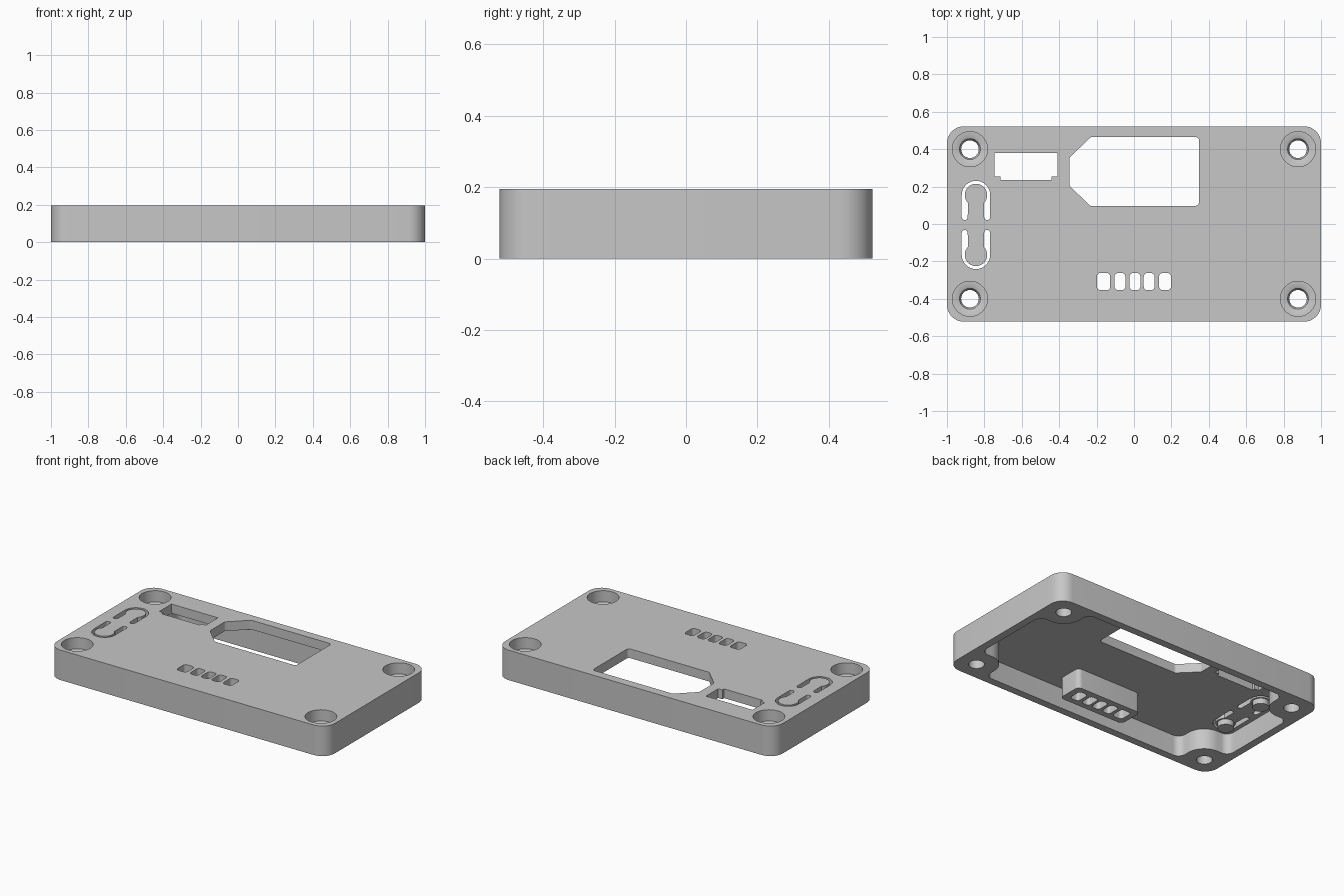
import bpy, bmesh
from math import sin, cos, pi, radians
from mathutils import Vector

cube = bpy.data.objects.get("Cube")
if cube:
    bpy.data.objects.remove(cube, do_unlink=True)

TOP, CEIL = 0.195, 0.135   # outer height and underside of the face plate
COLOUR = (0.57, 0.57, 0.57, 1)

grey = bpy.data.materials.new("light_grey")
grey.use_nodes = True
grey.diffuse_color = COLOUR
grey.node_tree.nodes["Principled BSDF"].inputs["Base Color"].default_value = COLOUR


def make_object(name, bm):
    bmesh.ops.recalc_face_normals(bm, faces=bm.faces)
    mesh = bpy.data.meshes.new(name)
    bm.to_mesh(mesh)
    bm.free()
    mesh.materials.append(grey)
    ob = bpy.data.objects.new(name, mesh)
    bpy.context.collection.objects.link(ob)
    return ob


def prism(name, outline, z0, z1):
    bm = bmesh.new()
    face = bm.faces.new([bm.verts.new((p[0], p[1], z0)) for p in outline])
    new = bmesh.ops.extrude_face_region(bm, geom=[face], use_keep_orig=True)["geom"]
    bmesh.ops.translate(bm, vec=(0, 0, z1 - z0),
                        verts=[v for v in new if isinstance(v, bmesh.types.BMVert)])
    return make_object(name, bm)


def arc(cx, cy, r, a0, a1, n=16):
    angles = [radians(a0 + (a1 - a0) * i / n) for i in range(n + 1)]
    return [(cx + r * cos(a), cy + r * sin(a)) for a in angles]


def fillet(corners, n=8):
    """Round every (x, y, radius) corner of a polygon with an arc."""
    out = []
    for i, (x, y, r) in enumerate(corners):
        p = Vector((x, y))
        a = (Vector(corners[i - 1][:2]) - p).normalized()
        b = (Vector(corners[(i + 1) % len(corners)][:2]) - p).normalized()
        half = a.angle(b) / 2
        centre = p + (a + b).normalized() * (r / sin(half))
        reach = r * cos(half) / sin(half)
        start = (p + a * reach - centre).normalized()
        end = (p + b * reach - centre).normalized()
        for k in range(n + 1):
            t = k / n
            out.append(tuple(centre + (start.slerp(end, t)).normalized() * r))
    return out


def box(x0, x1, y0, y1, r):
    return fillet([(x0, y0, r), (x1, y0, r), (x1, y1, r), (x0, y1, r)])


def combine(target, tool, operation):
    mod = target.modifiers.new(tool.name, "BOOLEAN")
    mod.operation, mod.solver, mod.object = operation, "EXACT", tool
    bpy.context.view_layer.objects.active = target
    bpy.ops.object.modifier_apply(modifier=mod.name)
    bpy.data.objects.remove(tool, do_unlink=True)


# Outer shell
cover = prism("enclosure_cover", box(-1, 1, -0.522, 0.522, 0.09), 0, TOP)

# Hollow underside, stepping in around the four screw bosses
quarter = [(0.95, 0.27, 0.05), (0.747, 0.27, 0.12), (0.747, 0.472, 0.05)]
cavity = []
for sx, sy in ((1, 1), (-1, 1), (-1, -1), (1, -1)):
    step = quarter if sx * sy > 0 else quarter[::-1]
    cavity += [(sx * x, sy * y, r) for x, y, r in step]
combine(cover, prism("cavity_cutter", fillet(cavity), -0.05, CEIL), "DIFFERENCE")

# Button guide block and the pins under the flexible tabs
combine(cover, prism("button_block", box(-0.235, 0.24, -0.392, -0.225, 0.03), 0.005, 0.165), "UNION")
for y in (0.155, -0.165):
    combine(cover, prism("tab_pin", arc(-0.845, y, 0.05, 0, 345, 23), 0.1, 0.165), "UNION")

# Display window and connector opening
window = [(-0.23, 0.465, 0.02), (-0.345, 0.355, 0.02), (-0.345, 0.205, 0.02),
          (-0.235, 0.097, 0.02), (0.348, 0.097, 0.02), (0.348, 0.465, 0.02)]
connector = [(-0.745, 0.38), (-0.745, 0.255), (-0.715, 0.255), (-0.715, 0.236),
             (-0.44, 0.236), (-0.44, 0.255), (-0.41, 0.255), (-0.41, 0.38)]
cuts = [fillet(window), connector]

# Button slots
for x, w in ((-0.163, 0.072), (-0.075, 0.058), (0.005, 0.058), (0.081, 0.058), (0.166, 0.064)):
    cuts.append(box(x - w / 2, x + w / 2, -0.354, -0.262, 0.02))

# Keyhole shaped slots that free the two flexible tabs
cx, cy, end = -0.845, 0.155, 0.025
slot = arc(cx, cy, 0.076, 0, 180, 24)
slot += arc(cx - 0.06, end + 0.012, 0.016, 180, 360, 8)
slot += arc(cx, cy, 0.06, 224, -44, 28)
slot += arc(cx + 0.06, end + 0.012, 0.016, 180, 360, 8)
cuts += [slot, [(x, -0.01 - y) for x, y in slot]]

for outline in cuts:
    combine(cover, prism("opening_cutter", outline, -0.05, TOP + 0.05), "DIFFERENCE")


# Recessed screw holes, revolved from a profile
def screw_cutter(x, y):
    profile = [(0, -0.05), (0.047, -0.05), (0.047, 0.09), (0.05, 0.105), (0.056, 0.115),
               (0.066, 0.12), (0.094, 0.122), (0.094, 0.25), (0, 0.25)]
    bm = bmesh.new()
    verts = [bm.verts.new((x + r, y, z)) for r, z in profile]
    edges = [bm.edges.new(pair) for pair in zip(verts, verts[1:])]
    bmesh.ops.spin(bm, geom=verts + edges, cent=(x, y, 0), axis=(0, 0, 1),
                   angle=2 * pi, steps=40)
    bmesh.ops.remove_doubles(bm, verts=bm.verts, dist=0.0005)
    return make_object("screw_cutter", bm)


for sx in (-1, 1):
    for sy in (-1, 1):
        combine(cover, screw_cutter(sx * 0.877, sy * 0.4), "DIFFERENCE")

# Smooth the rounded walls, keep the edges crisp
bpy.ops.object.select_all(action="DESELECT")
cover.select_set(True)
bpy.context.view_layer.objects.active = cover
bpy.ops.object.shade_smooth_by_angle(angle=radians(30))
